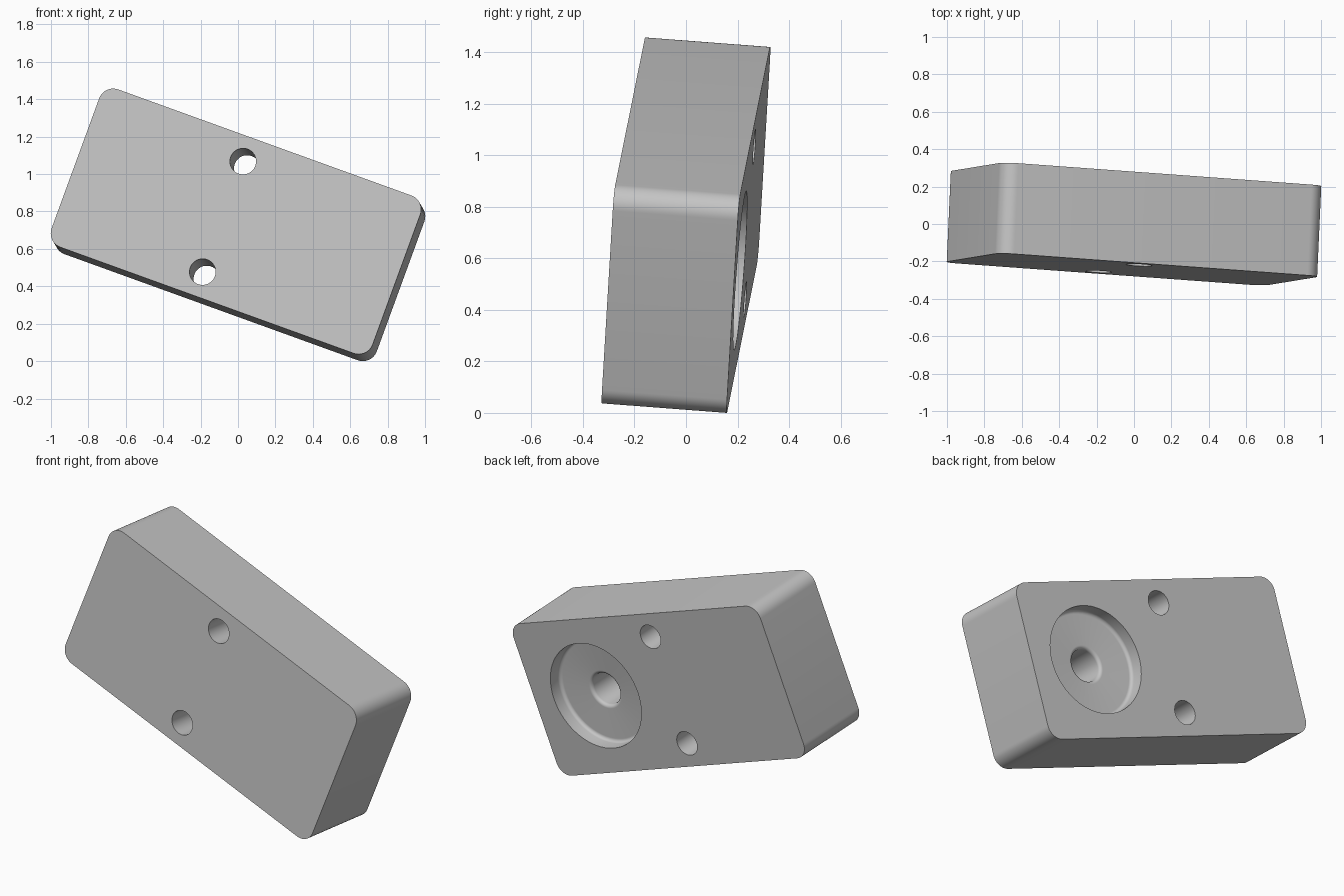
import bpy, bmesh
from math import sin, cos, radians, pi
from mathutils import Vector, Matrix

if "Cube" in bpy.data.objects:
    bpy.data.objects.remove(bpy.data.objects["Cube"])

LENGTH, DEPTH, WIDTH = 1.83, 0.487, 0.90
CORNER = 0.08

grey = bpy.data.materials.new("plain grey")
grey.use_nodes = True
colour = (0.56, 0.56, 0.56, 1)
grey.diffuse_color = colour
grey.node_tree.nodes["Principled BSDF"].inputs["Base Color"].default_value = colour


def add_object(name, bm):
    bmesh.ops.recalc_face_normals(bm, faces=bm.faces)
    mesh = bpy.data.meshes.new(name)
    bm.to_mesh(mesh)
    bm.free()
    obj = bpy.data.objects.new(name, mesh)
    mesh.materials.append(grey)
    bpy.context.collection.objects.link(obj)
    return obj


def lathe(name, profile, x, z):
    """Spin (radius, y) points around a line along y through x, z."""
    bm = bmesh.new()
    verts = [bm.verts.new((r, y, 0)) for r, y in profile]
    edges = [bm.edges.new(pair) for pair in zip(verts, verts[1:])]
    bmesh.ops.spin(bm, geom=verts + edges, cent=(0, 0, 0), axis=(0, 1, 0),
                   angle=2 * pi, steps=64)
    bmesh.ops.remove_doubles(bm, verts=bm.verts, dist=0.0001)
    bmesh.ops.translate(bm, verts=bm.verts, vec=(x, 0, z))
    return add_object(name, bm)


def arc(cx, cy, radius, start, end, steps=6):
    angles = [radians(start + (end - start) * i / steps) for i in range(steps + 1)]
    return [(cx + radius * cos(a), cy + radius * sin(a)) for a in angles]


# Block with four rounded corners running front to back
bm = bmesh.new()
bmesh.ops.create_cube(bm, size=1)
bmesh.ops.scale(bm, verts=bm.verts, vec=(LENGTH, DEPTH, WIDTH))
corners = [e for e in bm.edges if abs(e.verts[0].co.y - e.verts[1].co.y) > 0.1]
bmesh.ops.bevel(bm, geom=corners, offset=CORNER, segments=12, profile=0.5,
                affect='EDGES')
block = add_object("block", bm)

# Two through holes
through = [(0, -0.4), (0.07, -0.4), (0.07, 0.4), (0, 0.4)]
cutters = [lathe("through_hole_cutter", through, -0.075, z) for z in (0.315, -0.315)]

# Round recess in the back with a blind hole in its floor
floor, soft = DEPTH / 2 - 0.085, 0.02
recess = [(0, -0.11), (0.093, -0.11)]
recess += arc(0.093 + soft, floor - soft, soft, 180, 90)
recess += arc(0.31 - soft, floor + soft, soft, -90, 0)
recess += [(0.31, 0.4), (0, 0.4)]
cutters.append(lathe("recess_cutter", recess, 0.465, 0))

bpy.ops.object.select_all(action='DESELECT')
block.select_set(True)
bpy.context.view_layer.objects.active = block
for cutter in cutters:
    cutter.hide_render = True
    cut = block.modifiers.new("cut", 'BOOLEAN')
    cut.operation = 'DIFFERENCE'
    cut.solver = 'EXACT'
    cut.object = cutter
    bpy.ops.object.modifier_apply(modifier=cut.name)
for cutter in cutters:
    bpy.data.objects.remove(cutter)

# Tilt the block, then centre it and rest it on the ground
back = Vector((0.022, 0.485, -0.037)).normalized()
along = Vector((0.94, -0.0686, -0.34))
along = (along - back * along.dot(back)).normalized()
up = along.cross(back)
block.data.transform(Matrix((along, back, up)).transposed().to_4x4())
points = [v.co for v in block.data.vertices]
low = [min(p[i] for p in points) for i in range(3)]
high = [max(p[i] for p in points) for i in range(3)]
block.data.transform(Matrix.Translation((-(low[0] + high[0]) / 2,
                                         -(low[1] + high[1]) / 2, -low[2])))
bpy.ops.object.shade_smooth_by_angle(angle=radians(30))
